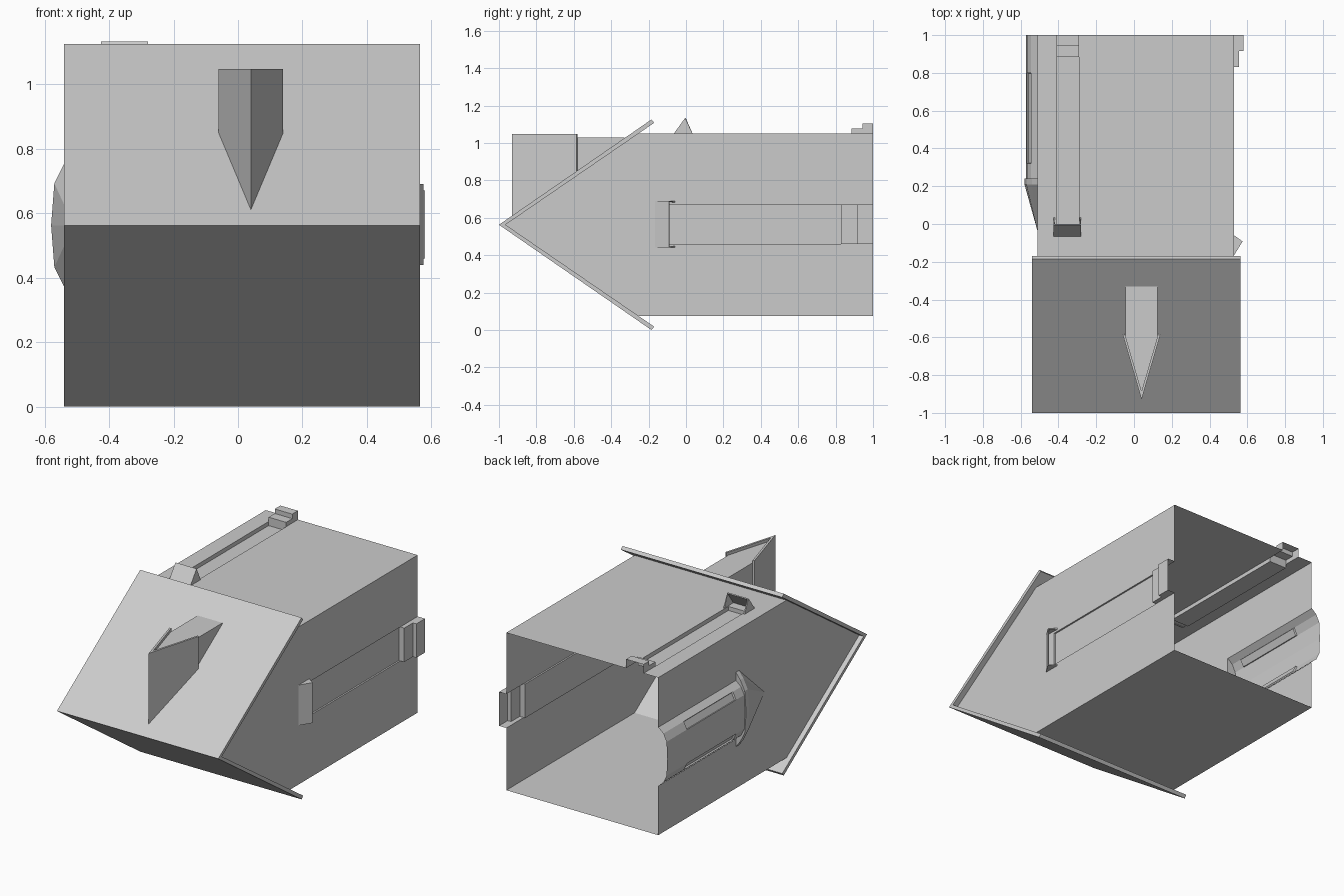
import bpy, bmesh
from mathutils import Vector

if "Cube" in bpy.data.objects:
    bpy.data.objects.remove(bpy.data.objects["Cube"])

MID = 0.5625                      # height of the wedge tip
X0, X1, ZT, ZB = -0.51, 0.53, 1.05, 0.075


def finish(name, bm, thick=0, fix=True):
    if fix:
        bmesh.ops.recalc_face_normals(bm, faces=bm.faces)
    me = bpy.data.meshes.new(name)
    bm.to_mesh(me)
    bm.free()
    ob = bpy.data.objects.new(name, me)
    bpy.context.collection.objects.link(ob)
    if thick:
        m = ob.modifiers.new("thickness", 'SOLIDIFY')
        m.thickness = thick
        m.offset = -1
    return ob


def build(name, verts, faces, thick=0):
    bm = bmesh.new()
    vs = [bm.verts.new(v) for v in verts]
    for f in faces:
        bm.faces.new([vs[i] for i in f])
    return finish(name, bm, thick)


def loft(name, a, b, caps=True):
    """Join two matching closed loops into a prism."""
    n = len(a)
    faces = [(i, (i + 1) % n, n + (i + 1) % n, n + i) for i in range(n)]
    if caps:
        faces += [tuple(range(n)), tuple(range(n, 2 * n))]
    return build(name, list(a) + list(b), faces)


# Main shell: pointed prism, open at the back
prof = [(1, ZB), (-0.26, ZB), (-0.965, MID), (-0.26, ZT), (1, ZT)]
bm = bmesh.new()
L = [bm.verts.new((X0, y, z)) for y, z in prof]
R = [bm.verts.new((X1, y, z)) for y, z in prof]
bm.faces.new(L)
bm.faces.new(R)
for i in range(4):
    bm.faces.new((L[i], L[i + 1], R[i + 1], R[i]))
cuts = [(0, -0.41), (0, -0.29), (1, -0.09), (1, 0.0), (1, 0.24), (1, 0.83),
        (1, 0.885), (2, 0.38), (2, 0.46), (2, 0.67), (2, 0.74)]
for axis, d in cuts:
    no = Vector((0, 0, 0))
    no[axis] = 1
    bmesh.ops.bisect_plane(bm, geom=bm.verts[:] + bm.edges[:] + bm.faces[:],
                           plane_co=no * d, plane_no=no, dist=1e-5)


def pick(lo, hi):
    return [f for f in bm.faces
            if all(lo[k] - 1e-4 <= f.calc_center_median()[k] <= hi[k] + 1e-4 for k in range(3))]


# Openings behind the stepped blocks and the side bay
for lo, hi in [((-0.41, 0.885, ZT), (-0.29, 1, ZT)),
               ((X1, 0.83, 0.46), (X1, 1, 0.67)),
               ((X0, 0.24, 0.38), (X0, 1, 0.74))]:
    bmesh.ops.delete(bm, geom=pick(lo, hi), context='FACES')
# Long sunken strips on top and right side
for lo, hi, move in [((-0.41, 0, ZT), (-0.29, 0.885, ZT), (0, 0, -0.025)),
                     ((X1, -0.09, 0.46), (X1, 0.83, 0.67), (-0.01, 0, 0))]:
    faces = pick(lo, hi)
    r = bmesh.ops.extrude_face_region(bm, geom=faces)
    bmesh.ops.translate(bm, vec=move, verts=[g for g in r['geom'] if isinstance(g, bmesh.types.BMVert)])
    old = [f for f in faces if f.is_valid]
    if old:
        bmesh.ops.delete(bm, geom=old, context='FACES')
finish("body_shell", bm)

# Roof: two thin plates meeting at the front
roof = [(-1, 0), (-0.185, 0.5625), (-0.17, 0.545), (-0.965, 0),
        (-0.17, -0.545), (-0.185, -0.5625)]
loft("roof", [(-0.54, y, MID + z) for y, z in roof],
     [(0.565, y, MID + z) for y, z in roof])


# Dormer standing on the upper roof plate
def dormer(name, pts, top):
    loft(name, [(x, y, top) for x, y in pts],
         [(x, y, MID + (y + 1) * 0.69 - 0.01) for x, y in pts])


dormer("dormer_body", [(0.04, -0.91), (0.125, -0.61), (0.125, -0.33),
                       (-0.045, -0.33), (-0.045, -0.61)], 1.03)
dormer("dormer_roof", [(0.04, -0.93), (0.14, -0.585), (0.129, -0.58), (0.04, -0.885),
                       (-0.049, -0.58), (-0.06, -0.585)], 1.048)


# Hood and stepped block at the two ends of each strip
def on_top(w, y, h):
    return (w, y, ZT + h)


def on_right(w, y, h):
    return (X1 + h, y, w)


def hood(name, at, w0, w1, y0, yp, y1, h):
    v = [at(w, y, k) for w in (w0, w1) for y, k in ((y0, 0), (yp, h), (y1, 0))]
    build(name, v, [(0, 1, 4, 3), (0, 1, 2), (3, 4, 5)], 0.008)


def block(name, at, w0, w1, y0, ym, h1, h2):
    p = [(1, 0), (y0, 0), (y0, h1), (ym, h1), (ym, h2), (1, h2)]
    v = [at(w, y, h) for w in (w0, w1) for y, h in p]
    faces = [(i, i + 1, i + 7, i + 6) for i in range(1, 5)]
    build(name, v, faces + [tuple(range(6)), tuple(range(6, 12))])


hood("top_hood", on_top, -0.425, -0.28, -0.065, -0.005, 0.035, 0.083)
hood("right_hood", on_right, 0.44, 0.69, -0.165, -0.092, -0.06, 0.045)
block("top_block", on_top, -0.41, -0.29, 0.885, 0.945, 0.027, 0.055)
block("right_block", on_right, 0.46, 0.67, 0.83, 0.915, 0.027, 0.05)

# Side bay: faceted half barrel with sunken panels
bay = [(X0, 0.18), (-0.545, 0.15), (-0.567, 0.105), (-0.572, 0),
       (-0.567, -0.105), (-0.545, -0.15), (X0, -0.18)]
v = [(x, y, MID + z) for y in (0.24, 0.32, 0.8, 1) for x, z in bay]
bm = bmesh.new()
vs = [bm.verts.new(p) for p in v]
panels = []
for r in range(3):
    for i in range(6):
        k = r * 7 + i
        f = bm.faces.new((vs[k], vs[k + 1], vs[k + 8], vs[k + 7]))
        if r == 1 and i in (1, 4):
            panels.append(f)
bmesh.ops.recalc_face_normals(bm, faces=bm.faces)
bmesh.ops.inset_individual(bm, faces=panels, thickness=0.004)
for f in panels:
    s = 1 if f.calc_center_median().z < MID else -1
    bmesh.ops.translate(bm, vec=(0.008, 0, 0.005 * s), verts=f.verts)
finish("side_bay", bm)

# Tapered cap over the end of the bay
rim = [(X0, 0.23), (-0.54, 0.19), (-0.57, 0.13), (-0.58, 0),
       (-0.57, -0.13), (-0.54, -0.19), (X0, -0.23)]
v = [(x, y, MID + z) for y in (0.24, 0.21) for x, z in rim] + [(X0, -0.04, MID)]
faces = [(i, i + 1, i + 8, i + 7) for i in range(6)]
faces += [(7 + i, 8 + i, 14) for i in range(6)] + [tuple(range(7))]
build("bay_cap", v, faces)
